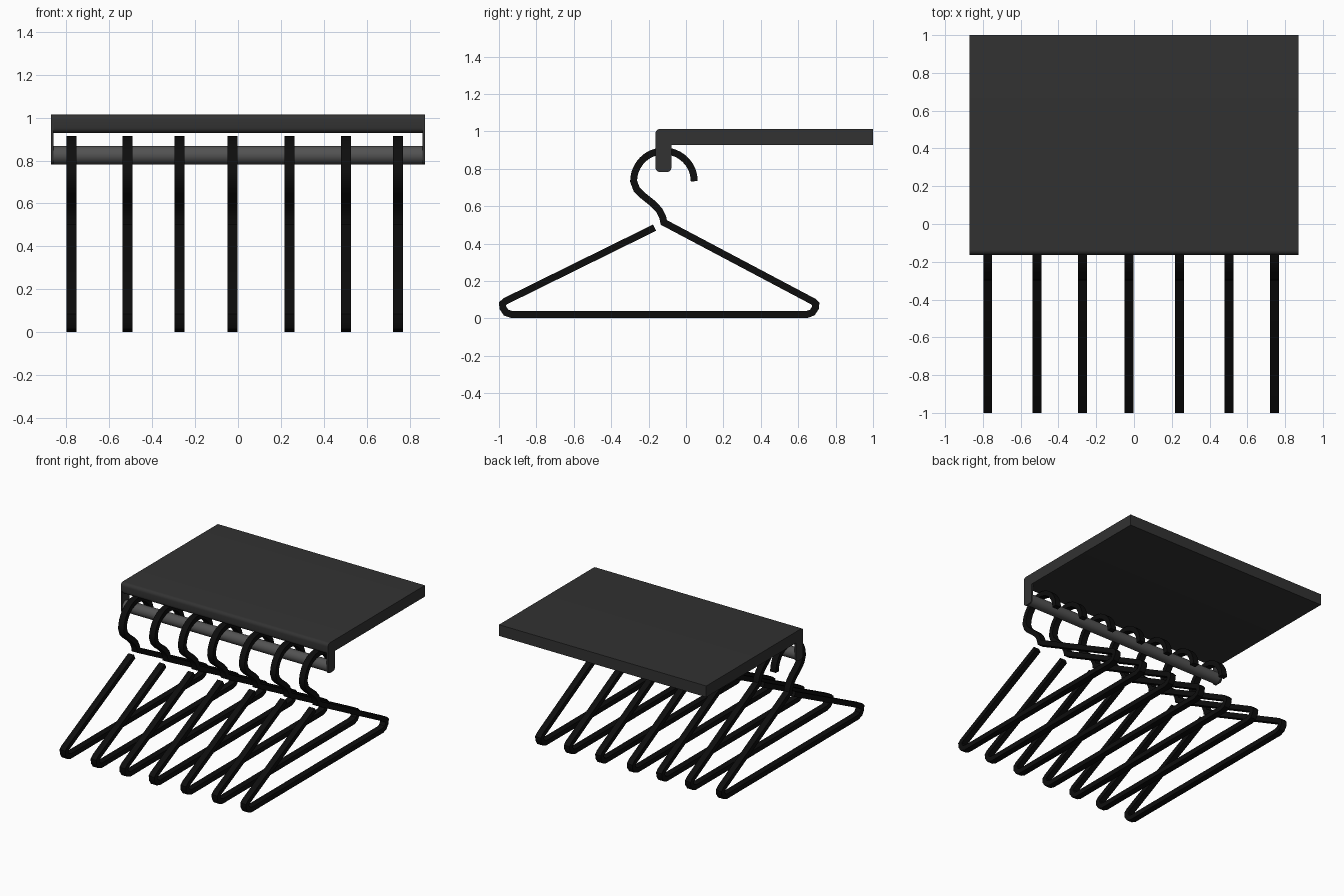
import bpy, bmesh, math
from mathutils import Vector

if "Cube" in bpy.data.objects:
    bpy.data.objects.remove(bpy.data.objects["Cube"])


def material(name, v):
    m = bpy.data.materials.new(name)
    m.diffuse_color = (v, v, v, 1)
    m.use_nodes = True
    m.node_tree.nodes["Principled BSDF"].inputs["Base Color"].default_value = m.diffuse_color
    return m


DARK = material("dark_board", 0.032)
GREY = material("rail_grey", 0.085)
BLACK = material("hanger_black", 0.004)


def make_object(name, bm, mat):
    bmesh.ops.recalc_face_normals(bm, faces=bm.faces)
    me = bpy.data.meshes.new(name)
    bm.to_mesh(me)
    bm.free()
    me.materials.append(mat)
    ob = bpy.data.objects.new(name, me)
    bpy.context.collection.objects.link(ob)
    bpy.context.view_layer.objects.active = ob
    ob.select_set(True)
    bpy.ops.object.shade_smooth_by_angle(angle=math.radians(35))
    ob.select_set(False)
    return ob


def arc(cy, cz, r, a0, a1, n):
    return [(cy + r * math.cos(math.radians(a0 + (a1 - a0) * i / n)),
             cz + r * math.sin(math.radians(a0 + (a1 - a0) * i / n))) for i in range(n + 1)]


def extrude_profile(name, pts, x0, x1, mat):
    bm = bmesh.new()
    face = bm.faces.new([bm.verts.new((x0, y, z)) for y, z in pts])
    new = bmesh.ops.extrude_face_region(bm, geom=[face])["geom"]
    verts = [g for g in new if isinstance(g, bmesh.types.BMVert)]
    bmesh.ops.translate(bm, verts=verts, vec=(x1 - x0, 0, 0))
    return make_object(name, bm, mat)


def sweep(name, path, width, thick, x, mat):
    # mitred rectangular section along a path in the side plane
    p = [Vector(q) for q in path]
    bm = bmesh.new()
    rings = []
    for i, q in enumerate(p):
        a = (q - p[i - 1]).normalized() if i else (p[1] - q).normalized()
        b = (p[i + 1] - q).normalized() if i < len(p) - 1 else a
        t = (a + b).normalized()
        n = Vector((-t.y, t.x)) * (thick / 2 / max(t.dot(a), 0.6))
        rings.append([bm.verts.new((x + s * width / 2, q.x + k * n.x, q.y + k * n.y))
                      for s, k in ((-1, -1), (1, -1), (1, 1), (-1, 1))])
    for r, s in zip(rings, rings[1:]):
        for k in range(4):
            bm.faces.new((r[k], r[(k + 1) % 4], s[(k + 1) % 4], s[k]))
    bm.faces.new(rings[0])
    bm.faces.new(rings[-1])
    return make_object(name, bm, mat)


F, B, TOP, UNDER, LOW = -0.163, -0.078, 1.013, 0.928, 0.782
R, W, INNER = 0.025, 0.87, 0.858

# shelf board with rounded front edge
board = [(1.0, UNDER), (1.0, TOP)] + arc(F + R, TOP - R, R, 90, 180, 6) \
    + arc(F + R, UNDER + R, R, 180, 270, 6)
extrude_profile("shelf_board", board, -INNER, INNER, DARK)

# L-shaped end panels carrying the rail
panel = [(1.0, UNDER), (1.0, TOP)] + arc(F + R, TOP - R, R, 90, 180, 6) \
    + arc(F + R, LOW + R, R, 180, 270, 6) + arc(B - R, LOW + R, R, 270, 360, 6) + [(B, UNDER)]
for side, name in ((-1, "left_end_panel"), (1, "right_end_panel")):
    extrude_profile(name, panel, side * INNER, side * W, DARK)

# hanging rail
rail = arc((F + B) / 2, LOW + 0.0425, 0.0425, 0, 360, 32)[:-1]
extrude_profile("hanging_rail", rail, -INNER, INNER, GREY)

# hangers: open arm end, base bar, second arm, neck and hook
hanger = [(-0.168, 0.485), (-0.965, 0.092), (-0.981, 0.078), (-0.979, 0.056),
          (-0.962, 0.031), (-0.930, 0.02), (0.645, 0.02), (0.675, 0.031),
          (0.692, 0.056), (0.694, 0.076), (0.680, 0.090), (-0.119, 0.513),
          (-0.124, 0.540), (-0.142, 0.577), (-0.175, 0.612), (-0.235, 0.660),
          (-0.264, 0.690)] + arc(-0.118, 0.733, 0.162, 180, 0, 24)
for i, x in enumerate((-0.774, -0.514, -0.272, -0.026, 0.24, 0.502, 0.744)):
    sweep(f"hanger_{i + 1}", hanger, 0.047, 0.037, x, BLACK)
